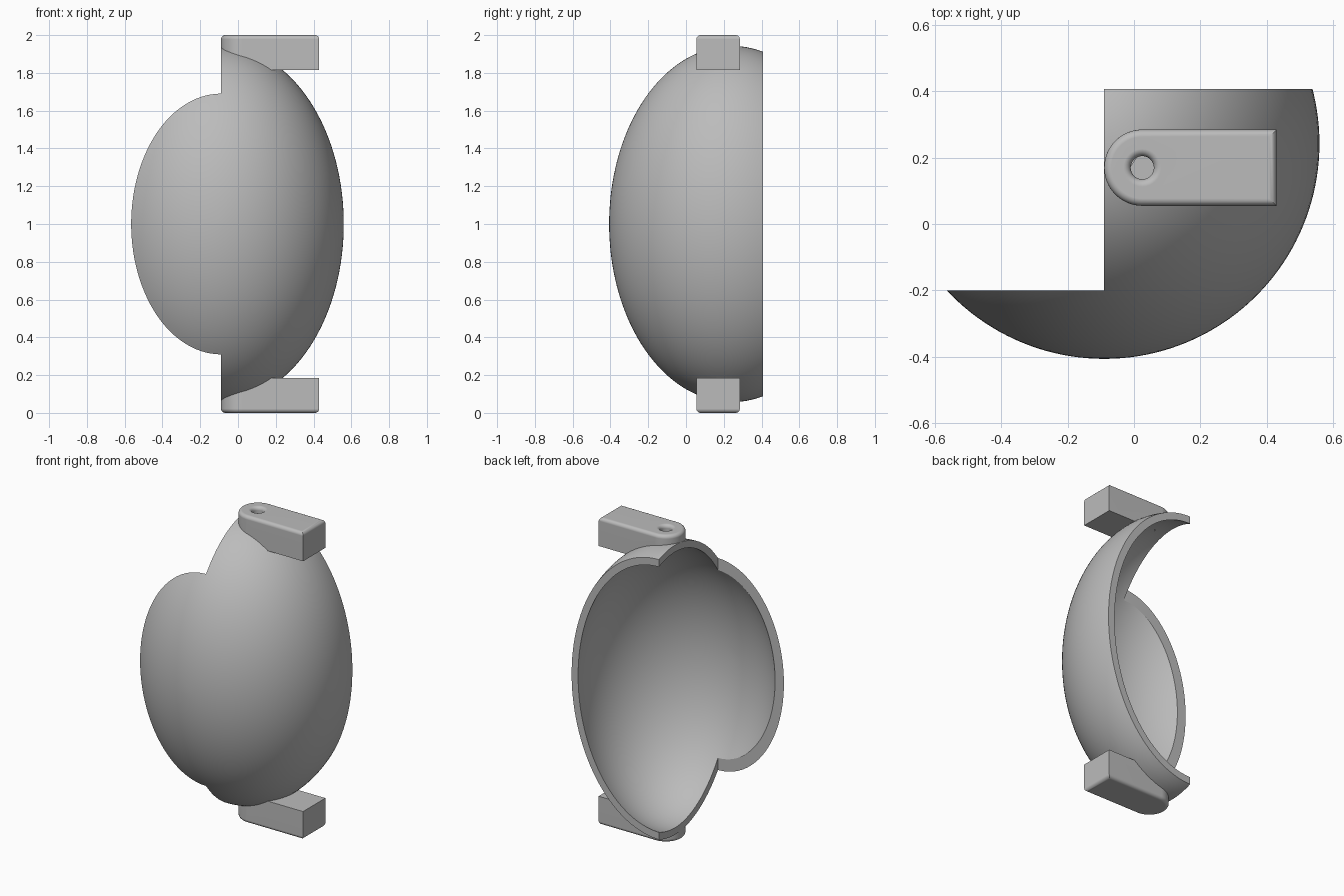
import bpy, bmesh, math
from mathutils import Matrix, Vector

cube = bpy.data.objects.get("Cube")
if cube:
    bpy.data.objects.remove(cube, do_unlink=True)

grey = bpy.data.materials.new("plain grey")
grey.use_nodes = True
grey.diffuse_color = (0.5, 0.5, 0.5, 1)
grey.node_tree.nodes["Principled BSDF"].inputs["Base Color"].default_value = (0.5, 0.5, 0.5, 1)

CENTRE = Vector((-0.09, 0.243, 1))
RADIUS, HALF_HEIGHT, WALL = 0.65, 0.943, 0.045
HOLE = Vector((0.025, 0.17, 0))


def finish(bm, name):
    bmesh.ops.recalc_face_normals(bm, faces=bm.faces)
    mesh = bpy.data.meshes.new(name)
    bm.to_mesh(mesh)
    bm.free()
    mesh.materials.append(grey)
    obj = bpy.data.objects.new(name, mesh)
    bpy.context.collection.objects.link(obj)
    return obj


def ellipsoid(name, r, h):
    # poles lie along y, seams kept off the cutting planes
    bm = bmesh.new()
    segs = 128
    bmesh.ops.create_uvsphere(bm, u_segments=segs, v_segments=80, radius=1)
    turn = Matrix.Rotation(math.pi / 2, 4, 'X') @ Matrix.Rotation(math.pi / segs, 4, 'Z')
    bm.transform(Matrix.Translation(CENTRE) @ Matrix.Diagonal((r, r, h, 1)) @ turn)
    return finish(bm, name)


def box(name, low, high):
    bm = bmesh.new()
    low, high = Vector(low), Vector(high)
    bmesh.ops.create_cube(bm, size=1)
    bm.transform(Matrix.Translation((low + high) / 2) @ Matrix.Diagonal((*(high - low), 1)))
    return finish(bm, name)


def flip(bm, bottom):
    # mirror a top part to the underside
    if bottom:
        bm.transform(Matrix.Translation((0, 0, 2)) @ Matrix.Diagonal((1, 1, -1, 1)))


def lug(name, bottom):
    # bar with one round end and a rounded outer rim
    bm = bmesh.new()
    r, steps = 0.115, 32
    pts = [(0.43, HOLE.y - r), (0.43, HOLE.y + r)]
    for i in range(steps + 1):
        a = math.pi * (0.5 + i / steps)
        pts.append((HOLE.x + r * math.cos(a), HOLE.y + r * math.sin(a)))
    base = bm.faces.new([bm.verts.new((x, y, 1.815)) for x, y in pts])
    ext = bmesh.ops.extrude_face_region(bm, geom=[base], use_keep_orig=True)
    bmesh.ops.translate(bm, vec=(0, 0, 0.185),
                        verts=[v for v in ext["geom"] if isinstance(v, bmesh.types.BMVert)])
    rim = [e for e in bm.edges if all(v.co.z > 1.99 for v in e.verts)]
    bmesh.ops.bevel(bm, geom=rim, offset=0.022, segments=5, profile=0.5, affect='EDGES')
    flip(bm, bottom)
    return finish(bm, name)


def drill(name, bottom):
    # blind hole with a flared lip
    bm = bmesh.new()
    prof = [(0, 1.884), (0.035, 1.884)]
    for i in range(7):
        a = math.pi / 2 * i / 6
        prof.append((0.057 - 0.022 * math.cos(a), 1.978 + 0.022 * math.sin(a)))
    prof += [(0.057, 2.05), (0, 2.05)]
    verts = [bm.verts.new((HOLE.x + r, HOLE.y, z)) for r, z in prof]
    edges = [bm.edges.new(pair) for pair in zip(verts, verts[1:])]
    bmesh.ops.spin(bm, geom=verts + edges, cent=HOLE, axis=(0, 0, 1),
                   angle=math.tau, steps=32)
    bmesh.ops.remove_doubles(bm, verts=bm.verts, dist=0.0001)
    flip(bm, bottom)
    return finish(bm, name)


def combine(target, tool, operation):
    mod = target.modifiers.new(tool.name, 'BOOLEAN')
    mod.operation = operation
    mod.solver = 'EXACT'
    mod.object = tool
    bpy.context.view_layer.objects.active = target
    bpy.ops.object.modifier_apply(modifier=mod.name)
    bpy.data.objects.remove(tool, do_unlink=True)


# solid body with its two lugs, then hollowed, trimmed and drilled
shell = ellipsoid("hinged_shell", RADIUS, HALF_HEIGHT)
for side, bottom in (("top", False), ("bottom", True)):
    combine(shell, lug(side + "_lug", bottom), 'UNION')
combine(shell, ellipsoid("cavity", RADIUS - WALL, HALF_HEIGHT - WALL), 'DIFFERENCE')
combine(shell, box("back_trim", (-2, 0.408, -1), (2, 2, 3)), 'DIFFERENCE')
combine(shell, box("side_trim", (-2, -0.2, -1), (-0.0903, 2, 3)), 'DIFFERENCE')
for side, bottom in (("top", False), ("bottom", True)):
    combine(shell, drill(side + "_pivot_hole", bottom), 'DIFFERENCE')

# smooth curves, crisp cut edges
bpy.ops.object.select_all(action='DESELECT')
shell.select_set(True)
bpy.context.view_layer.objects.active = shell
bpy.ops.object.shade_smooth_by_angle(angle=math.radians(28))
weighted = shell.modifiers.new("flat_face_normals", 'WEIGHTED_NORMAL')
weighted.keep_sharp = True
